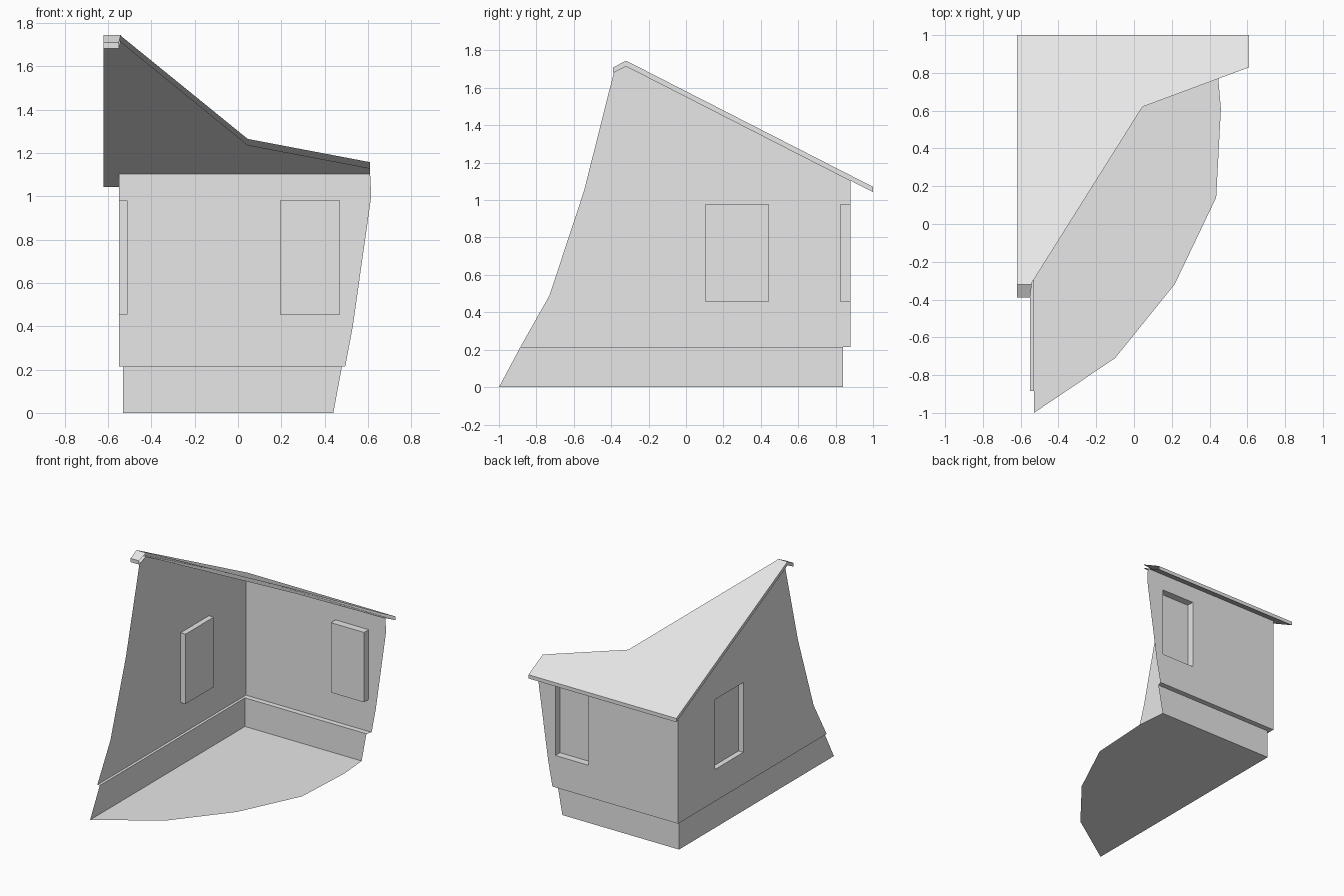
import bpy, bmesh
from mathutils import Vector

cube = bpy.data.objects.get("Cube")
if cube:
    bpy.data.objects.remove(cube, do_unlink=True)

# One plain grey for the whole model
GREY = (0.8, 0.8, 0.8, 1.0)
grey = bpy.data.materials.new("plain_grey")
grey.use_nodes = True
grey.diffuse_color = GREY
grey.node_tree.nodes["Principled BSDF"].inputs["Base Color"].default_value = GREY

SIDE_X, BACK_Y = -0.55, 0.88      # outer wall planes
BASE_X, BASE_Y = -0.53, 0.84      # set-back plinth planes
LEDGE_Z = 0.215


def side(x):
    return lambda u, v: Vector((x, u, v))


def back(y):
    return lambda u, v: Vector((u, y, v))


def level(z):
    return lambda u, v: Vector((u, v, z))


def sheet(outline, place, facing):
    """Flat panel from a 2D outline, turned to face a direction."""
    bm = bmesh.new()
    face = bm.faces.new([bm.verts.new(place(u, v)) for u, v in outline])
    face.normal_update()
    if face.normal.dot(facing) < 0:
        face.normal_flip()
    return bm


def finish(bm, name):
    mesh = bpy.data.meshes.new(name)
    bm.to_mesh(mesh)
    bm.free()
    mesh.materials.append(grey)
    obj = bpy.data.objects.new(name, mesh)
    bpy.context.collection.objects.link(obj)
    return obj


def recess(bm, place, lo, hi, push):
    """Cut a rectangle into a panel and push it inward as a closed window niche."""
    origin = place(0, 0)
    for corner in (lo, hi):
        for axis in (place(1, 0) - origin, place(0, 1) - origin):
            geom = bm.verts[:] + bm.edges[:] + bm.faces[:]
            bmesh.ops.bisect_plane(bm, geom=geom, plane_co=place(*corner), plane_no=axis)
    centre = place((lo[0] + hi[0]) / 2, (lo[1] + hi[1]) / 2)
    pane = min(bm.faces, key=lambda f: (f.calc_center_median() - centre).length)
    new = bmesh.ops.extrude_face_region(bm, geom=[pane])["geom"]
    bmesh.ops.translate(bm, vec=push, verts=[g for g in new if isinstance(g, bmesh.types.BMVert)])
    if pane.is_valid:
        bmesh.ops.delete(bm, geom=[pane], context='FACES_ONLY')
    # Merge the leftover cut strips back into a clean wall
    bmesh.ops.dissolve_limit(bm, angle_limit=0.01, verts=bm.verts[:], edges=[
        e for e in bm.edges if e.is_boundary])


LEFTWARD, REARWARD, UP = Vector((-1, 0, 0)), Vector((0, 1, 0)), Vector((0, 0, 1))

# Side wall with its window niche
wall = sheet([(-0.885, LEDGE_Z), (-0.73, 0.49), (-0.545, 1.05), (-0.385, 1.685),
              (-0.32, 1.717), (BACK_Y, 1.104), (BACK_Y, LEDGE_Z)], side(SIDE_X), LEFTWARD)
recess(wall, side(SIDE_X), (0.105, 0.455), (0.44, 0.98), Vector((0.04, 0, 0)))
finish(wall, "side_wall")

# Back wall with its window niche
wall = sheet([(SIDE_X, LEDGE_Z), (0.495, LEDGE_Z), (0.53, 0.4), (0.615, 1.0),
              (0.61, 1.104), (SIDE_X, 1.104)], back(BACK_Y), REARWARD)
recess(wall, back(BACK_Y), (0.195, 0.455), (0.47, 0.98), Vector((0, -0.055, 0)))
finish(wall, "back_wall")

# Plinth below the walls
finish(sheet([(-1, 0), (-0.885, LEDGE_Z), (BASE_Y, LEDGE_Z), (BASE_Y, 0)],
             side(BASE_X), LEFTWARD), "side_plinth")
finish(sheet([(BASE_X, 0), (0.44, 0), (0.48, LEDGE_Z), (BASE_X, LEDGE_Z)],
             back(BASE_Y), REARWARD), "back_plinth")

# Ledge joining plinth and walls
finish(sheet([(SIDE_X, -0.885), (BASE_X, -0.885), (BASE_X, BASE_Y), (0.48, BASE_Y),
              (0.495, BACK_Y), (SIDE_X, BACK_Y)], level(LEDGE_Z), -UP), "plinth_ledge")

# Floor with a broken, curved edge
finish(sheet([(BASE_X, -1), (-0.1, -0.71), (0.215, -0.32), (0.435, 0.14),
              (0.46, 0.61), (0.44, BASE_Y), (BASE_X, BASE_Y)], level(0), -UP), "floor")

# Roof: plan outline folded at the ridge, underside below, closed only at the eaves
RIDGE_Y, RIDGE_Z, SLOPE, THICK = -0.32, 1.745, 0.511, Vector((0, 0, -0.028))
roof = sheet([(-0.62, 1), (0.61, 1), (0.61, 0.83), (0.045, 0.62), (-0.54, -0.31),
              (-0.55, -0.39), (-0.62, -0.39)], level(0), UP)
bmesh.ops.bisect_plane(roof, geom=roof.verts[:] + roof.edges[:] + roof.faces[:],
                       plane_co=(0, RIDGE_Y, 0), plane_no=(0, 1, 0))
for v in roof.verts:
    v.co.z = RIDGE_Z - SLOPE * abs(v.co.y - RIDGE_Y)


def is_eave(edge):
    a, b = (v.co for v in edge.verts)
    return edge.is_boundary and (max(a.x, b.x) < -0.61 or min(a.y, b.y) > 0.99
                                 or max(a.y, b.y) < -0.38)


eaves = [e for e in roof.edges if is_eave(e)]
under = bmesh.ops.duplicate(roof, geom=roof.verts[:] + roof.edges[:] + roof.faces[:])["geom"]
bmesh.ops.translate(roof, vec=THICK, verts=[g for g in under if isinstance(g, bmesh.types.BMVert)])
bmesh.ops.reverse_faces(roof, faces=[g for g in under if isinstance(g, bmesh.types.BMFace)])
rim = bmesh.ops.extrude_edge_only(roof, edges=eaves)["geom"]
bmesh.ops.translate(roof, vec=THICK, verts=[g for g in rim if isinstance(g, bmesh.types.BMVert)])
bmesh.ops.remove_doubles(roof, verts=roof.verts[:], dist=0.001)
bmesh.ops.recalc_face_normals(roof, faces=roof.faces[:])
finish(roof, "roof")
